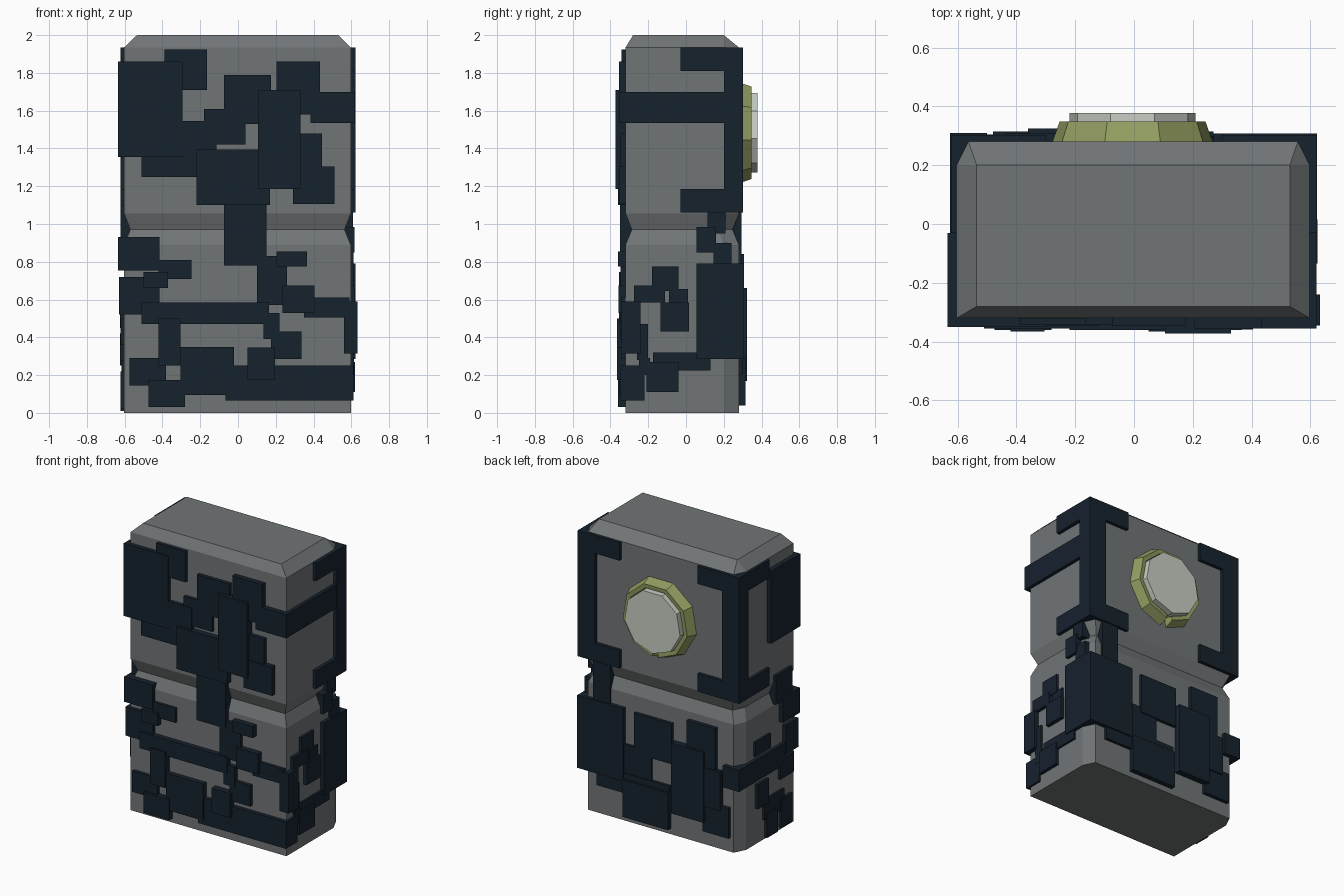
import bpy, bmesh
from math import cos, sin, radians


def material(name, rgb):
    m = bpy.data.materials.new(name)
    m.diffuse_color = (*rgb, 1)
    return m


grey = material("dark_grey", (0.165, 0.178, 0.183))
navy = material("navy", (0.008, 0.016, 0.027))
olive = material("olive", (0.29, 0.34, 0.12))
pale = material("pale", (0.57, 0.62, 0.55))


def finish(name, bm, mat):
    bmesh.ops.remove_doubles(bm, verts=bm.verts, dist=1e-5)
    bmesh.ops.recalc_face_normals(bm, faces=bm.faces)
    me = bpy.data.meshes.new(name)
    bm.to_mesh(me)
    bm.free()
    me.materials.append(mat)
    ob = bpy.data.objects.new(name, me)
    bpy.context.collection.objects.link(ob)
    return ob


def box(bm, x0, x1, y0, y1, z0, z1):
    vs = bmesh.ops.create_cube(bm, size=1)["verts"]
    for v in vs:
        v.co = (x1 if v.co.x > 0 else x0, y1 if v.co.y > 0 else y0, z1 if v.co.z > 0 else z0)


def loft(bm, rings):
    # Skin a list of rings and cap both ends
    n = len(rings[0])
    rows = [[bm.verts.new(p) for p in r] for r in rings]
    bm.faces.new(rows[0])
    bm.faces.new(rows[-1])
    for a, b in zip(rows, rows[1:]):
        for i in range(n):
            j = (i + 1) % n
            bm.faces.new((a[i], a[j], b[j], b[i]))


# Body: chamfered back corners, pinched waist, bevelled top
def section(z, d):
    pts = [(-.6, -.32), (.6, -.32), (.6, .2), (.56, .28), (-.56, .28), (-.6, .2)]
    return [(x - .003 - (d if x > 0 else -d), y + (d if y < 0 else -d), z) for x, y in pts]


bm = bmesh.new()
top = [(x, y, 2) for x, y in
       [(-.535, -.28), (.53, -.28), (.53, .2), (.53, .2001), (-.535, .2001), (-.535, .2)]]
loft(bm, [section(z, d) for z, d in [(0, 0), (.89, 0), (.97, .033), (1.055, 0), (1.935, 0)]] + [top])
finish("body", bm, grey)

# Round back light: nine-sided lens in a bevelled collar split at the bottom
CX, CZ = -.005, 1.49


def polar(r, y, a):
    return (CX + r * cos(radians(a)), y, CZ + r * sin(radians(a)))


bm = bmesh.new()
angles = [-90 + 40 * i for i in range(9)]
loft(bm, [[polar(.217, y, a) for a in angles] for y in (.26, .378)])
finish("light_lens", bm, pale)

bm = bmesh.new()
profile = [(.28, .27), (.252, .348), (.222, .345), (.205, .27)]
loft(bm, [[polar(r, y, a) for r, y in profile] for a in [-85] + angles[1:] + [265]])
finish("light_collar", bm, olive)

# Corner brackets around the upper back
bm = bmesh.new()
for s in (1, -1):
    for w, y0, z0, z1 in [(.49, .2, 1.06, 1.935), (.3, -.03, 1.81, 1.935), (.3, -.03, 1.06, 1.185)]:
        box(bm, min(s * w, s * .622), max(s * w, s * .622), y0, .303, z0, z1)
finish("corner_brackets", bm, navy)

# Plates wrapping around vertical corners: x0, x1, y0, y1, z0, z1
bm = bmesh.new()
for c in [(-.635, -.295, -.35, -.03, 1.355, 1.86),
          (.385, .62, -.355, .22, 1.535, 1.70),
          (-.635, -.415, -.345, -.16, .755, .93),
          (-.63, -.415, -.34, -.2, .52, .72),
          (.56, .632, -.345, -.24, .315, .59),
          (-.065, .612, -.347, -.22, .065, .25),
          (.27, .622, .055, .308, .285, .79),
          (-.625, -.5, -.2, .31, .45, .6)]:
    box(bm, *c)
finish("wrap_plates", bm, navy)

# Front plates: x0, x1, z0, z1, thickness
upper_front = [
    (-.39, -.165, 1.71, 1.925, .022), (-.075, .175, 1.53, 1.79, .026),
    (.205, .435, 1.58, 1.86, .035), (.105, .33, 1.185, 1.71, .052),
    (-.18, .04, 1.42, 1.61, .022), (-.3, -.115, 1.36, 1.545, .026),
    (-.51, -.2, 1.25, 1.4, .02), (-.22, .17, 1.10, 1.395, .04),
    (.28, .445, 1.3, 1.48, .028), (.29, .51, 1.105, 1.305, .034),
    (-.075, .15, .78, 1.15, .03)]
lower_front = [
    (-.42, -.245, .71, .81, .02), (-.5, -.37, .66, .745, .035),
    (-.51, .165, .47, .585, .035), (-.42, -.305, .25, .5, .046),
    (-.575, -.38, .145, .29, .025), (-.475, -.28, .03, .175, .04),
    (-.305, -.02, .095, .35, .034), (.05, .195, .175, .345, .045),
    (.175, .335, .285, .43, .025), (.135, .22, .39, .53, .03),
    (.235, .405, .53, .675, .038), (.1, .26, .57, .83, .026),
    (.205, .365, .775, .855, .04), (.35, .59, .505, .61, .022)]
bm = bmesh.new()
for x0, x1, z0, z1, t in upper_front + lower_front:
    box(bm, x0, x1, -.32 - t, -.28, z0, z1)
finish("front_plates", bm, navy)

# Back plates
bm = bmesh.new()
for x0, x1, z0, z1, t in [
        (.38, .51, .75, 1.08, .015), (-.1, .19, .5, .78, .022), (-.36, -.11, .17, .66, .044),
        (-.44, -.22, .52, .84, .028), (-.54, -.34, .1, .31, .025), (-.08, .27, .04, .3, .034),
        (-.08, .48, .2, .34, .02), (.06, .36, .3, .54, .016), (-.48, -.3, .28, .55, .034)]:
    box(bm, x0, x1, .24, .28 + t, z0, z1)
finish("back_plates", bm, navy)

# Side plates: y0, y1, z0, z1, thickness
right = [(.115, .21, .95, 1.07, .008), (.055, .16, .85, .985, .018), (.145, .24, .78, .9, .012),
         (-.18, -.04, .645, .775, .015), (-.275, -.11, .585, .675, .02), (-.09, .01, .55, .655, .01),
         (-.135, .015, .43, .585, .024), (-.26, -.2, .28, .47, .012), (-.175, .13, .225, .32, .012),
         (-.21, -.04, .11, .27, .02), (-.25, -.19, .2, .29, .014), (-.34, -.225, .065, .25, .01)]
left = [(-.28, -.1, .9, 1.1, .02), (-.05, .12, .62, .72, .015), (-.3, -.15, .36, .5, .02),
        (-.02, .1, .25, .42, .022), (-.2, .02, .14, .28, .014), (-.28, -.16, .02, .22, .02),
        (-.12, .0, .01, .18, .02)]
bm = bmesh.new()
for y0, y1, z0, z1, t in right:
    box(bm, .55, .6 + t, y0, y1, z0, z1)
for y0, y1, z0, z1, t in left:
    box(bm, -.603 - t, -.55, y0, y1, z0, z1)
finish("side_plates", bm, navy)
